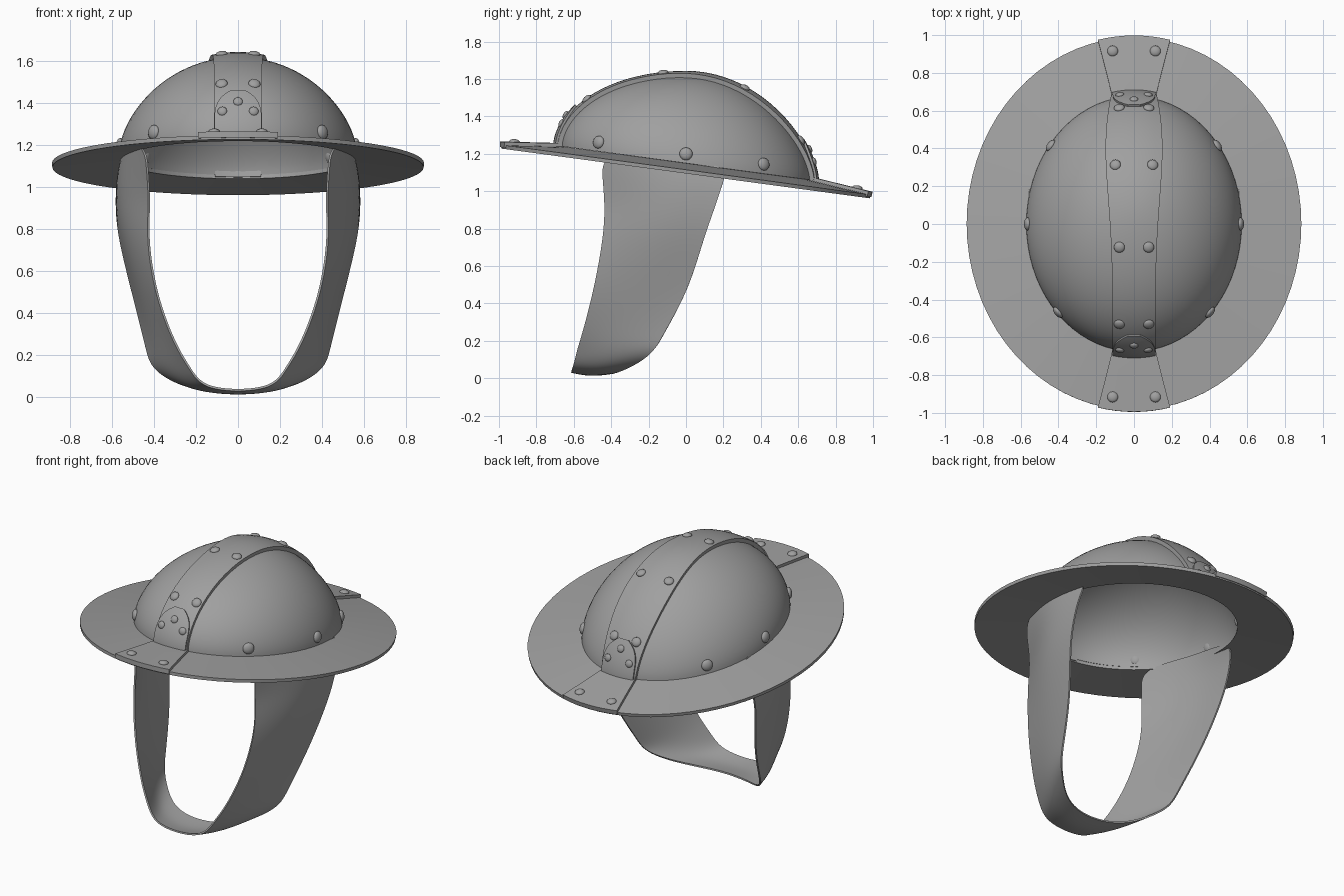
import bpy, bmesh, math
from mathutils import Vector

if "Cube" in bpy.data.objects:
    bpy.data.objects.remove(bpy.data.objects["Cube"])

RX, RY, H, BASE, TILT = 0.57, 0.675, 0.47, 1.15, 0.135

steel = bpy.data.materials.new("grey_steel")
steel.diffuse_color = (0.35, 0.35, 0.35, 1)
steel.use_nodes = True
steel.node_tree.nodes["Principled BSDF"].inputs["Base Color"].default_value = steel.diffuse_color


def finish(ob, angle=35):
    """Apply modifiers, set material and smooth shading."""
    bpy.ops.object.select_all(action='DESELECT')
    ob.select_set(True)
    bpy.context.view_layer.objects.active = ob
    for m in list(ob.modifiers):
        bpy.ops.object.modifier_apply(modifier=m.name)
    ob.data.materials.clear()
    ob.data.materials.append(steel)
    bpy.ops.object.shade_smooth_by_angle(angle=math.radians(angle))


def sheet(name, rows, thick, subsurf=0, mirror=False):
    """Plate from a grid of points, thickened evenly on both sides."""
    bm = bmesh.new()
    vs = [[bm.verts.new(p) for p in row] for row in rows]
    for a, b in zip(vs, vs[1:]):
        for i in range(len(a) - 1):
            bm.faces.new((a[i], a[i + 1], b[i + 1], b[i]))
    bmesh.ops.remove_doubles(bm, verts=bm.verts, dist=1e-4)
    bmesh.ops.recalc_face_normals(bm, faces=bm.faces)
    me = bpy.data.meshes.new(name)
    bm.to_mesh(me)
    bm.free()
    ob = bpy.data.objects.new(name, me)
    bpy.context.collection.objects.link(ob)
    if mirror:
        ob.modifiers.new("mirror", 'MIRROR').merge_threshold = 0.002
    if subsurf:
        ob.modifiers.new("smooth", 'SUBSURF').levels = subsurf
    s = ob.modifiers.new("thickness", 'SOLIDIFY')
    s.thickness, s.offset = thick, 0
    finish(ob)
    return ob


def dome(x, y, off=0.0):
    """Point on the tilted dome, pushed out by off, and its normal."""
    r2 = min(1.0, (x / RX) ** 2 + (y / RY) ** 2)
    h = H * (1 - r2) ** 0.6
    n = Vector((x / RX ** 2, y / RY ** 2, h / H ** 2)).normalized()
    return Vector((x, y, BASE - TILT * y * math.sqrt(r2) + h)) + n * off, n


def brim(a, t, up=0.0):
    """Point on the brim, t = 0 at the dome and 1 at the outer edge."""
    x = (0.555 + 0.33 * t) * math.cos(a)
    y = (0.665 + 0.32 * t) * math.sin(a)
    return Vector((x, y, BASE - TILT * y - 0.035 * max(t, 0) + up))


def band(th0, th1, n, width, off):
    """Rows of points running over the dome from front to back."""
    rows = []
    for i in range(n + 1):
        u = i / n
        th = math.radians(th0 + (th1 - th0) * u)
        row = []
        for k in range(-4, 5):
            x = width(u) * k / 4
            y = RY * math.sqrt(1 - (x / RX) ** 2) * math.sin(th)
            row.append(dome(x, y, off)[0])
        rows.append(row)
    return rows


def rivet(name, p, n, r=0.029):
    bpy.ops.mesh.primitive_uv_sphere_add(segments=14, ring_count=8, radius=1, location=p)
    ob = bpy.context.object
    ob.name = name
    ob.scale = (r, r, r * 0.55)
    ob.rotation_euler = n.to_track_quat('Z', 'Y').to_euler()
    finish(ob, 60)


# Dome shell
N = 72
rows = []
for i in range(25):
    f = math.radians(90 * i / 24)
    rows.append([dome(RX * math.sin(f) * math.cos(2 * math.pi * j / N),
                      RY * math.sin(f) * math.sin(2 * math.pi * j / N), -0.006)[0]
                 for j in range(N + 1)])
sheet("dome", rows, 0.012)

# Brim
sheet("brim", [[brim(2 * math.pi * j / N, t, -0.01) for j in range(N + 1)]
               for t in (0, 0.5, 1)], 0.02)

# Ridge strip, wider towards the back
sheet("ridge_strip", band(-90, 90, 40, lambda u: 0.11 + 0.035 * math.exp(-((u - 0.7) / 0.2) ** 2), 0.012), 0.024)


# Rounded tabs and brim plates at both ends
def tab_width(u):
    v = max(0, (u - 0.4) / 0.6)
    return max(0.03, 0.105 * (1 - v ** 2.5) ** 0.5)


for side, label, top in ((-1, "front", 57), (1, "back", 63)):
    sheet(label + "_tab", band(side * 90, side * top, 14, tab_width, 0.03), 0.012)
    rows = []
    for t in (-0.02, 0.12, 0.35, 0.6, 0.85, 1.03):
        spread = 0.2 + 0.015 * t
        rows.append([brim(side * math.pi / 2 + spread * k / 4, t, 0.003) for k in range(-4, 5)])
    sheet(label + "_brim_plate", rows, 0.03)

    # Rivets on brim plates and tabs
    for s in (-1, 1):
        a = side * math.pi / 2 + s * 0.138
        rivet(label + "_brim_rivet", brim(a, 0.81, 0.018), Vector((0, TILT, 1)))
    y = 0.635 if side < 0 else 0.65
    for x, yy in ((-0.07, y), (0.07, y), (0, y - 0.022)):
        p, n = dome(x, side * yy, 0.036)
        rivet(label + "_tab_rivet", p, n, 0.023)

# Rivets along the ridge and around the dome base, both sides
for s in (-1, 1):
    for x, y in ((0.075, -0.515), (0.075, -0.12), (0.095, 0.305), (0.075, 0.595)):
        p, n = dome(s * x, y, 0.024)
        rivet("ridge_rivet", p, n)
    for deg in (0, 38.5, -44.5):
        a = math.radians(deg)
        p, n = dome(s * RX * 0.988 * math.cos(a), RY * 0.988 * math.sin(a))
        rivet("base_rivet", p, n, 0.035)

# Chin strap: front edge, middle and back edge at each level
strap = [
    [(.44, -.45, 1.21), (.56, -.12, 1.19), (.54, .23, 1.14)],
    [(.43, -.445, 1.07), (.578, -.12, 1.08), (.575, .195, 1.04)],
    [(.42, -.43, .92), (.578, -.13, .94), (.58, .15, .90)],
    [(.433, -.44, .75), (.55, -.17, .76), (.565, .095, .75)],
    [(.39, -.49, .48), (.465, -.23, .48), (.495, .016, .476)],
    [(.30, -.55, .25), (.385, -.33, .25), (.435, -.12, .235)],
    [(.24, -.58, .155), (.345, -.37, .145), (.415, -.165, .15)],
    [(.20, -.595, .09), (.28, -.42, .07), (.33, -.25, .085)],
    [(.14, -.61, .045), (.18, -.49, .025), (.20, -.36, .035)],
    [(0, -.615, .03), (0, -.52, .006), (0, -.41, .025)],
]
sheet("chin_strap", strap, 0.01, subsurf=3, mirror=True)
